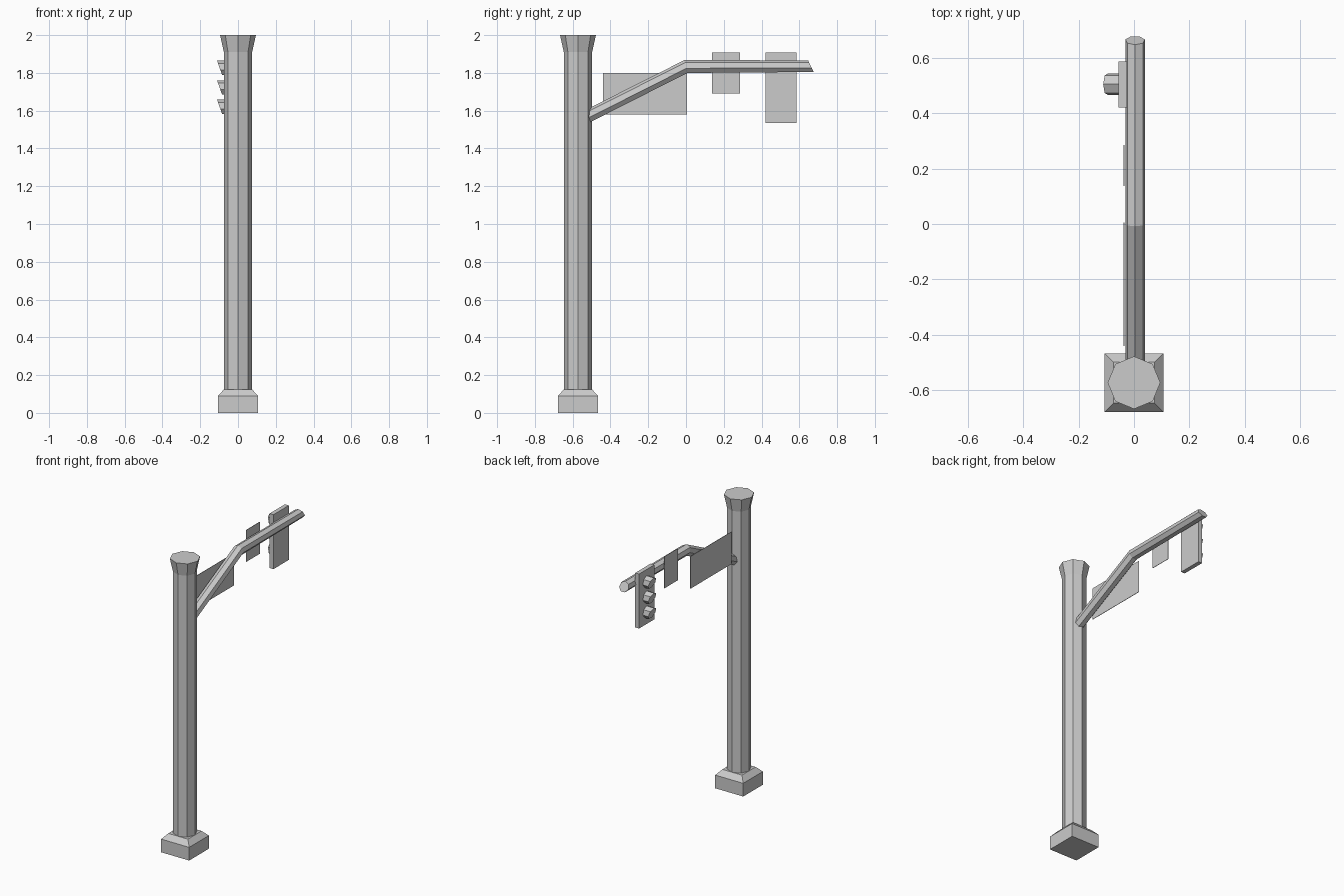
import bpy, bmesh
from math import sin, cos, pi, radians
from mathutils import Vector

if "Cube" in bpy.data.objects:
    bpy.data.objects.remove(bpy.data.objects["Cube"])

POLE_Y = -0.572
ARM_X = 0.004


def make(name, rings, caps=True):
    """Skin a list of equal-length vertex rings into a closed mesh object."""
    bm = bmesh.new()
    vr = [[bm.verts.new(p) for p in ring] for ring in rings]
    n = len(vr[0])
    for a, b in zip(vr, vr[1:]):
        for i in range(n):
            j = (i + 1) % n
            bm.faces.new((a[i], a[j], b[j], b[i]))
    if caps:
        bm.faces.new(vr[0][::-1])
        bm.faces.new(vr[-1])
    bmesh.ops.recalc_face_normals(bm, faces=bm.faces)
    me = bpy.data.meshes.new(name)
    bm.to_mesh(me)
    bm.free()
    ob = bpy.data.objects.new(name, me)
    bpy.context.collection.objects.link(ob)
    return ob


def circle(n, r):
    """Polygon points, first point straight up."""
    return [(r * sin(2 * pi * i / n), r * cos(2 * pi * i / n)) for i in range(n)]


def flat_ring(pts, z):
    return [(x, POLE_Y + y, z) for x, y in pts]


def square(h):
    return [(-h, -h), (h, -h), (h, h), (-h, h)]


# Chamfered square footing
make("base", [flat_ring(square(h), z) for h, z in
              ((0.106, 0), (0.106, 0.09), (0.074, 0.125))])

# Octagonal pole with flared top
make("pole", [flat_ring(circle(8, r), z) for r, z in
              ((0.075, 0.11), (0.075, 1.91), (0.095, 2.0))])


# Seven-sided bent arm, each ring tilted about x
def arm_ring(y, z, tilt, stretch=1.0):
    t = radians(tilt)
    return [(ARM_X + u, y - v * stretch * sin(t), z + v * stretch * cos(t))
            for u, v in circle(7, 0.036)]


make("arm", [arm_ring(-0.54, 1.559, 26),
             arm_ring(0.0, 1.832, 13, 1.02),
             arm_ring(0.662, 1.834, 26, 1.0)])


# Thin street signs on the left side of the arm
def sign(name, y0, y1, z0, z1):
    make(name, [[(x, y0, z0), (x, y1, z0), (x, y1, z1), (x, y0, z1)]
                for x in (-0.037, -0.034)])


sign("large_sign", -0.44, 0.005, 1.58, 1.80)
sign("small_sign", 0.137, 0.285, 1.69, 1.907)

# Signal housing
make("signal_housing", [[(x, 0.42, 1.535), (x, 0.585, 1.535), (x, 0.585, 1.907), (x, 0.42, 1.907)]
                        for x in (-0.055, -0.026)])

# Three lamp visors, longer at the top than at the bottom
for i, z in enumerate((1.825, 1.721, 1.619)):
    ring = circle(7, 0.04)
    make(f"lamp_visor_{i + 1}", [
        [(-0.05, 0.504 + u, z + v) for u, v in ring],
        [(-0.097 - 0.35 * v, 0.504 + u, z + v) for u, v in ring]])
